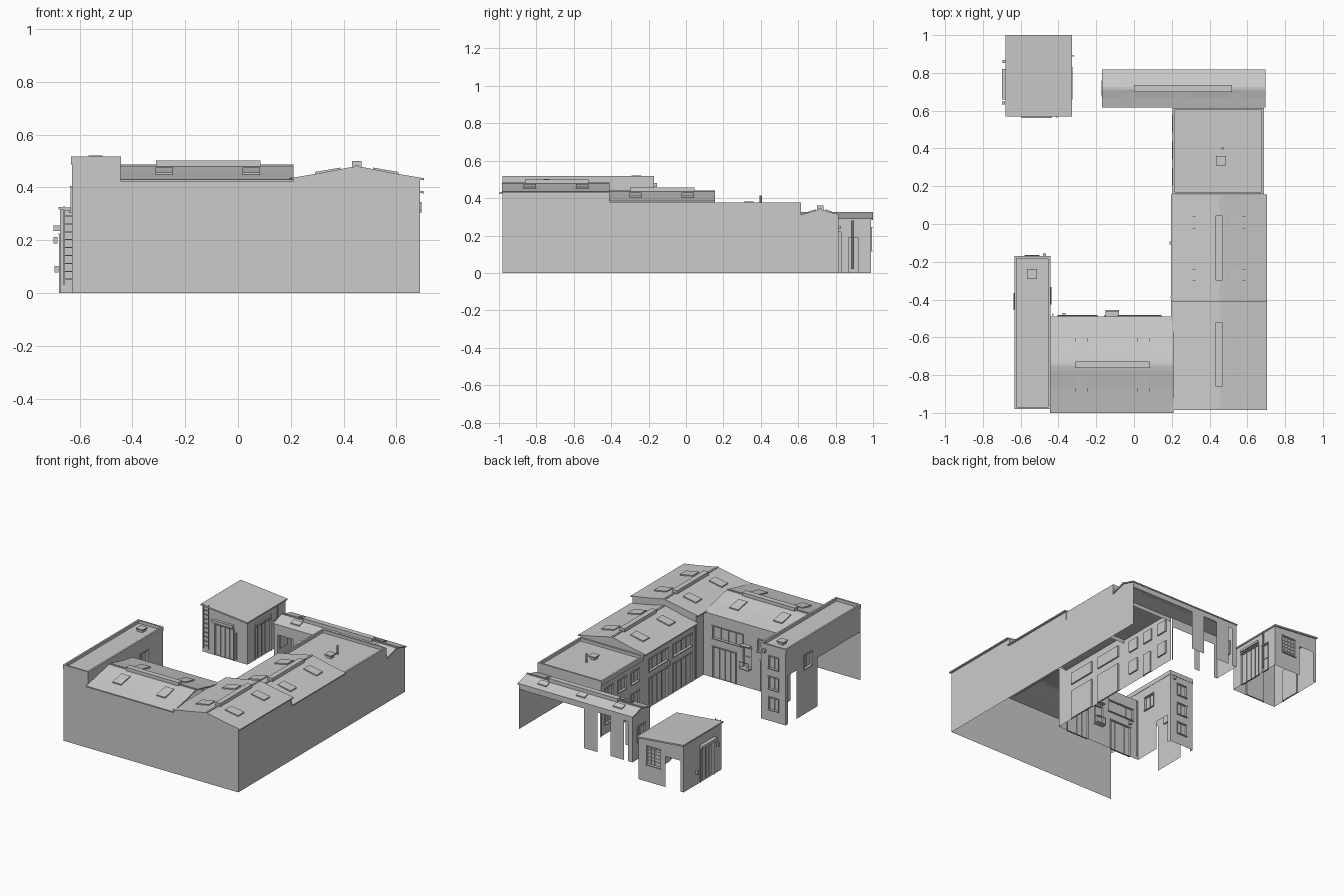
import bpy, bmesh, math

if "Cube" in bpy.data.objects:
    bpy.data.objects.remove(bpy.data.objects["Cube"])

def finish(name, bm):
    bmesh.ops.remove_doubles(bm, verts=bm.verts, dist=1e-5)
    me = bpy.data.meshes.new(name)
    bm.to_mesh(me)
    bm.free()
    ob = bpy.data.objects.new(name, me)
    bpy.context.collection.objects.link(ob)
    return ob

def add_box(bm, lo, hi):
    r = bmesh.ops.create_cube(bm, size=1)
    for v in r['verts']:
        v.co = [(lo[i] + hi[i]) / 2 + v.co[i] * (hi[i] - lo[i]) for i in range(3)]

def box(name, lo, hi):
    bm = bmesh.new()
    add_box(bm, lo, hi)
    return finish(name, bm)

def cyl(name, x, y, z0, z1, r):
    bm = bmesh.new()
    bmesh.ops.create_cone(bm, cap_ends=True, segments=10, radius1=r, radius2=r, depth=z1 - z0)
    bmesh.ops.translate(bm, verts=bm.verts, vec=(x, y, (z0 + z1) / 2))
    return finish(name, bm)

# Wall sheet running along x or y; holes are (a0, a1, z0, z1, kind)
def wall(name, axis, c, a0, a1, z1, out=1, holes=(), z0=0):
    def P(a, z, d=0):
        k = c + out * d
        return (a, k, z) if axis == 'x' else (k, a, z)
    bm = bmesh.new()
    fr = bmesh.new()
    def quad(*ps):
        bm.faces.new([bm.verts.new(p) for p in ps])
    def bar(b0, b1, y0, y1, d0, d1):
        p, q = P(b0, y0, d0), P(b1, y1, d1)
        add_box(fr, [min(i, j) for i, j in zip(p, q)], [max(i, j) for i, j in zip(p, q)])
    A = sorted({a0, a1} | {v for h in holes for v in h[:2]})
    Z = sorted({z0, z1} | {v for h in holes for v in h[2:4]})
    for l, r in zip(A, A[1:]):
        for b, t in zip(Z, Z[1:]):
            m, n = (l + r) / 2, (b + t) / 2
            if not any(h[0] < m < h[1] and h[2] < n < h[3] for h in holes):
                quad(P(l, b), P(r, b), P(r, t), P(l, t))
    for l, r, b, t, kind in holes:
        if kind == 'open':
            continue
        D, w = -.01, .006
        quad(P(l, b, D), P(r, b, D), P(r, t, D), P(l, t, D))
        cs = [(l, b), (r, b), (r, t), (l, t)]
        for p, q in zip(cs, cs[1:] + cs[:1]):
            quad(P(*p), P(*q), P(*q, D), P(*p, D))
        # surround
        bar(l - w, l, b, t, 0, .004)
        bar(r, r + w, b, t, 0, .004)
        bar(l - w, r + w, t, t + w, 0, .006)
        if b > 0:
            bar(l - w, r + w, b - w, b, 0, .008)
        # glazing bars or door ribs
        nv = {'win': 2, 'strip': 4, 'lattice': 4, 'gate': 4, 'door': 1}[kind]
        nh = {'win': 1, 'strip': 1, 'lattice': 5, 'gate': 1, 'door': 2}[kind]
        for i in range(1, nv):
            x = l + (r - l) * i / nv
            bar(x - .002, x + .002, b, t, D, D + .004)
        for i in range(1, nh):
            y = b + (t - b) * i / nh
            bar(l, r, y - .002, y + .002, D, D + .004)
    bmesh.ops.recalc_face_normals(bm, faces=bm.faces)
    finish(name, bm)
    if fr.verts:
        finish(name + "_frames", fr)
    else:
        fr.free()

# Gently bowed gable roof with end walls, ridge monitor and skylights
def gable(name, along, c, half, s0, s1, eave, ridge, ends, monitor, lights, whalf):
    def P(s, t, z):
        return (s, c + t, z) if along == 'x' else (c + t, s, z)
    rise = ridge - eave
    prof = [(-1, 0), (-.5, .47), (-.12, .9), (0, 1), (.12, .9), (.5, .47), (1, 0)]
    pts = [(a * half, eave + b * rise) for a, b in prof]
    loop = pts + [(a, z - .008) for a, z in reversed(pts)]
    bm = bmesh.new()
    f = bm.faces.new([bm.verts.new(P(s0, a, z)) for a, z in loop])
    e = bmesh.ops.extrude_face_region(bm, geom=[f])
    d = P(s1 - s0, -c, 0)
    bmesh.ops.translate(bm, verts=[v for v in e['geom'] if isinstance(v, bmesh.types.BMVert)], vec=d)
    bmesh.ops.recalc_face_normals(bm, faces=bm.faces)
    finish(name + "_roof", bm)
    for i, s in enumerate(ends):
        bm = bmesh.new()
        k = whalf / half
        g = [(a * half * k, eave + b * rise - .004) for a, b in prof]
        g = [(-whalf, eave - .06)] + g + [(whalf, eave - .06)]
        bm.faces.new([bm.verts.new(P(s, a, z)) for a, z in g])
        finish(f"{name}_gable_{i}", bm)
    bm = bmesh.new()
    add_box(bm, P(monitor[0], -.018, ridge - .012), P(monitor[1], .018, ridge + .02))
    finish(name + "_ridge_monitor", bm)
    bm = bmesh.new()
    add_box(bm, P(s0, -.006, ridge - .008), P(s1, .006, ridge + .004))
    finish(name + "_ridge_cap", bm)
    bm = bmesh.new()
    for s in lights:
        for g in (-1, 1):
            q = []
            for dz in (-.002, .007):
                for ds, k in ((-1, .24), (1, .24), (1, .62), (-1, .62)):
                    z = eave + rise * (1 - k) * .98 + dz
                    q.append(bm.verts.new(P(s + ds * .033, g * k * half, z)))
            for ix in ((0, 1, 2, 3), (4, 5, 6, 7), (0, 1, 5, 4), (1, 2, 6, 5), (2, 3, 7, 6), (3, 0, 4, 7)):
                bm.faces.new([q[i] for i in ix])
    bmesh.ops.recalc_face_normals(bm, faces=bm.faces)
    finish(name + "_skylights", bm)

# Flat roof with raised parapet rim
def flat(name, x0, x1, y0, y1, h):
    w = .012
    box(name + "_flat_roof", (x0, y0, h - .03), (x1, y1, h - .02))
    bm = bmesh.new()
    for lo, hi in (((x0, y0), (x0 + w, y1)), ((x1 - w, y0), (x1, y1)),
                   ((x0, y0), (x1, y0 + w)), ((x0, y1 - w), (x1, y1))):
        add_box(bm, (*lo, h - .024), (*hi, h))
    finish(name + "_parapet", bm)

def vent(name, x, y, z):
    box(name + "_base", (x - .018, y - .018, z), (x + .018, y + .018, z + .018))
    box(name + "_cap", (x - .026, y - .026, z + .018), (x + .026, y + .026, z + .026))

# Roofs
gable("south_hall", 'x', -.745, .255, -.445, .21, .43, .483, [], (-.31, .085), (-.28, .05), .24)
gable("corner_hall", 'y', .45, .255, -.985, -.41, .435, .48, [-.98, -.411], (-.86, -.52), (-.835, -.555), .24)
gable("east_hall", 'y', .45, .255, -.41, .155, .385, .437, [.152], (-.30, .045), (-.27, .01), .24)
gable("north_shed", 'x', .718, .1, -.17, .695, .312, .34, [-.165, .688], (0, .52), (-.03, .25, .54), .095)
flat("west_wing", -.633, -.443, -.98, -.17, .517)
flat("east_annex", .205, .688, .158, .615, .377)
vent("west_roof_vent", -.54, -.265, .495)
vent("annex_roof_vent", .46, .335, .356)
cyl("annex_flue", .47, .40, .356, .415, .007)

# Outer walls
wall("south_wall", 'x', -.98, -.63, .69, .43, -1)
wall("west_wing_south_top", 'x', -.98, -.63, -.445, .515, -1, z0=.43)
for n, a, b, h in (("corner", -.98, -.41, .435), ("east", -.41, .155, .385),
                   ("annex", .155, .615, .375), ("shed", .615, .815, .31)):
    wall(n + "_outer_wall", 'y', .688, a, b, h)

# West wing walls on open piers
wall("west_wing_north", 'x', -.172, -.63, -.445, .51, 1,
     [(-.575, -.505, z, z + .08, 'win') for z in (.08, .22, .36)])
wall("west_wing_outer", 'y', -.63, -.98, -.172, .51, -1,
     [(-.98, -.515, 0, .33, 'open'), (-.29, -.2, 0, .33, 'open'), (-.45, -.37, .31, .40, 'win')])
wall("west_wing_inner", 'y', -.445, -.98, -.172, .51, 1,
     [(-.98, -.49, 0, .42, 'open'), (-.31, -.2, 0, .2, 'open'), (-.42, -.34, .33, .42, 'win')])

# Courtyard facades
wall("south_hall_facade", 'x', -.49, -.445, .21, .43, 1,
     [(-.03, .14, 0, .21, 'gate'), (-.085, .14, .27, .35, 'strip'), (-.15, -.09, .14, .27, 'door'),
      (-.38, -.22, 0, .21, 'gate'), (-.40, -.20, .27, .35, 'strip')])
wall("corner_facade", 'y', .21, -.49, -.41, .43, -1)
wall("east_hall_facade", 'y', .21, -.41, .155, .385, -1,
     [h for a in (-.36, -.10) for h in ((a, a + .2, 0, .2, 'gate'), (a, a + .2, .25, .33, 'strip'))])
wall("annex_facade", 'y', .21, .155, .615, .375, -1,
     [(y, y + .08, .23, .31, 'win') for y in (.21, .35, .49)] +
     [(.21, .29, .07, .16, 'win'), (.35, .42, 0, .15, 'door'), (.49, .57, .07, .16, 'win')])
wall("annex_north_top", 'x', .614, .21, .688, .375, 1, z0=.28)

# North shed on piers
wall("shed_north", 'x', .812, -.165, .688, .312, 1,
     [(.2, .688, 0, .27, 'open'), (.0, .1, 0, .27, 'open'), (-.13, -.1, 0, .27, 'open')])
wall("shed_south", 'x', .623, -.165, .21, .312, -1,
     [(.02, .2, 0, .24, 'open'), (-.14, -.02, 0, .24, 'open')])
wall("shed_west", 'y', -.165, .623, .812, .31, -1, [(.68, .755, .12, .22, 'win')])

# Pavilion with mono-pitch roof
wall("pavilion_north", 'x', .99, -.675, -.335, .287, 1,
     [(-.50, -.40, .12, .24, 'lattice'), (-.65, -.54, 0, .21, 'open')])
wall("pavilion_south", 'x', .58, -.675, -.335, .287, -1, [(-.58, -.44, 0, .21, 'gate')])
wall("pavilion_west", 'y', -.675, .58, .99, .318, -1, [(.67, .81, 0, .22, 'gate')])
wall("pavilion_east", 'y', -.335, .58, .99, .285, 1, [(.66, .83, 0, .22, 'gate'), (.87, .92, 0, .19, 'door')])
for i, y in enumerate((.99, .58)):
    bm = bmesh.new()
    bm.faces.new([bm.verts.new(p) for p in ((-.675, y, .287), (-.335, y, .287), (-.675, y, .32))])
    finish(f"pavilion_gable_{i}", bm)
roof = box("pavilion_roof", (-.68, .57, .282), (-.328, 1, .292))
for v in roof.data.vertices:
    if v.co.x < -.5:
        v.co.z += .034

# Canopies, entrance platform and steps
box("pavilion_south_canopy", (-.595, .562, .225), (-.435, .58, .243))
box("pavilion_west_canopy", (-.70, .66, .235), (-.675, .82, .255))
box("pavilion_east_canopy", (-.335, .66, .235), (-.325, .83, .25))
box("door_platform", (-.15, -.49, .13), (-.08, -.455, .138))
box("door_canopy", (-.15, -.49, .285), (-.08, -.46, .291))
for x in (-.148, -.082):
    cyl("platform_rail_post", x, -.457, .138, .18, .002)
box("platform_rail", (-.15, -.459, .178), (-.08, -.455, .182))

# Ladder on pavilion
bm = bmesh.new()
for x in (-.66, -.622):
    add_box(bm, (x - .002, .568, .03), (x + .002, .572, .33))
for i in range(10):
    add_box(bm, (-.66, .568, .05 + i * .03), (-.622, .572, .054 + i * .03))
finish("ladder", bm)

# Downpipes and wall lamps
for x, y, h in ((.197, -.385, .38), (-.43, -.48, .42), (-.322, .89, .28), (-.41, .568, .2)):
    cyl("downpipe", x, y, .02, h, .005)
for x, y, z in ((.197, -.10, .23), (-.37, -.48, .24), (-.475, -.163, .47), (-.692, .64, .2), (-.688, .86, .09)):
    box("wall_lamp", (x - .008, y - .008, z - .012), (x + .008, y + .008, z + .012))
